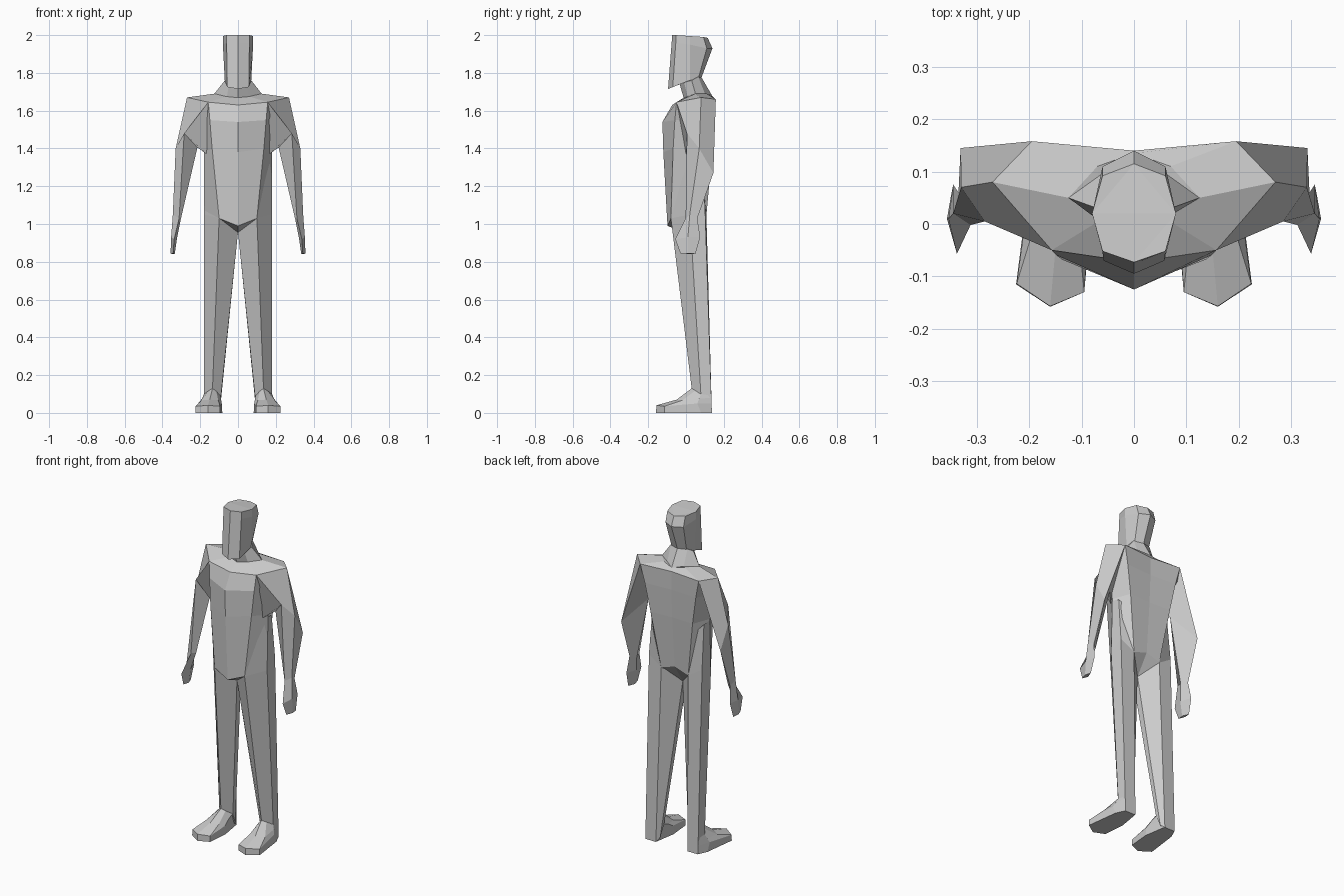
import bpy, bmesh


def loft(name, rings, mirror=False):
    """Skin a stack of equal-length rings, cap both ends, optionally mirror across x."""
    bm = bmesh.new()
    loops = [[bm.verts.new(p) for p in ring] for ring in rings]
    n = len(loops[0])
    for a, b in zip(loops, loops[1:]):
        for i in range(n):
            j = (i + 1) % n
            bm.faces.new((a[i], a[j], b[j], b[i]))
    caps = [bm.faces.new(loops[0][::-1]), bm.faces.new(loops[-1])]
    bmesh.ops.triangulate(bm, faces=caps)
    bmesh.ops.recalc_face_normals(bm, faces=bm.faces)
    mesh = bpy.data.meshes.new(name)
    bm.to_mesh(mesh)
    bm.free()
    obj = bpy.data.objects.new(name, mesh)
    bpy.context.collection.objects.link(obj)
    if mirror:
        mod = obj.modifiers.new("mirror", 'MIRROR')
        mod.use_mirror_merge = False
    return obj


def full(half):
    """Close a half ring (front centre to back centre) symmetrically."""
    return half + [(-x, y, z) for x, y, z in half[-2:0:-1]]


# Torso, from crotch up to the sloping shoulder deck
loft("torso", [full(r) for r in (
    [(0, -.01, .955), (.095, -.07, 1.025), (.165, .02, 1.03), (.08, .095, 1.035), (0, .03, .957)],
    [(0, -.098, .99), (.10, -.08, 1.03), (.178, .02, 1.05), (.09, .108, 1.045), (0, .108, 1.075)],
    [(0, -.12, 1.38), (.137, -.068, 1.40), (.18, .03, 1.38), (.14, .138, 1.38), (0, .132, 1.38)],
    [(0, -.125, 1.54), (.149, -.059, 1.55), (.215, .06, 1.55), (.17, .15, 1.55), (0, .14, 1.55)],
    [(0, -.073, 1.63), (.157, -.05, 1.645), (.27, .08, 1.67), (.195, .158, 1.66), (0, .14, 1.66)],
    [(0, -.01, 1.67), (.06, .01, 1.675), (.125, .05, 1.69), (.07, .11, 1.69), (0, .135, 1.68)],
)])

# Neck
loft("neck", [full(r) for r in (
    [(0, -.01, 1.66), (.06, .01, 1.67), (.125, .05, 1.69), (.055, .10, 1.69), (0, .138, 1.68)],
    [(0, -.035, 1.745), (.045, -.01, 1.75), (.07, .03, 1.76), (.055, .065, 1.78), (0, .08, 1.78)],
)])

# Head, with slanted jaw and a bevelled crown at the back
loft("head", [full(r) for r in (
    [(0, -.095, 1.715), (.058, -.07, 1.725), (.07, .02, 1.76), (.05, .065, 1.77), (0, .08, 1.77)],
    [(0, -.076, 1.96), (.06, -.054, 1.96), (.08, .02, 1.95), (.06, .11, 1.93), (0, .14, 1.93)],
    [(0, -.073, 2.0), (.06, -.052, 2.0), (.08, .02, 1.995), (.06, .092, 1.99), (0, .115, 1.985)],
)])

# Arms: front, outer, back and inner edges from chest corner to wrist
loft("arms", [
    [(.157, -.05, 1.645), (.27, .08, 1.67), (.195, .158, 1.66), (.165, .0, 1.37)],
    [(.285, .005, 1.48), (.33, .07, 1.40), (.331, .145, 1.27), (.215, .05, 1.405)],
    [(.312, -.002, 1.03), (.345, .02, 1.05), (.335, .06, 1.03), (.304, .035, 1.02)],
], mirror=True)

# Hands, flat mitten shapes
loft("hands", [
    [(.312, -.002, 1.03), (.345, .02, 1.05), (.335, .06, 1.03), (.304, .035, 1.02)],
    [(.338, -.057, .92), (.354, .01, .93), (.345, .075, .93), (.322, .01, .93)],
    [(.343, -.03, .845), (.357, .01, .845), (.350, .05, .842), (.335, .01, .842)],
], mirror=True)

# Legs, running from the flank down to the heel
loft("legs", [
    [(.12, -.05, 1.36), (.179, .03, 1.37), (.172, .075, 1.36), (.12, .115, 1.30), (.01, .06, 1.2), (.01, .0, 1.2)],
    [(.10, -.08, 1.03), (.18, .02, 1.05), (.177, .10, 1.10), (.09, .108, 1.045), (0, .03, .957), (0, -.01, .955)],
    [(.135, .03, .13), (.18, .085, .0), (.175, .137, 0), (.105, .137, 0), (.095, .11, .02), (.09, .08, .09)],
], mirror=True)

# Feet: sole, toe edge, instep and ankle
loft("feet", [
    [(.095, -.13, 0), (.16, -.158, 0), (.225, -.115, 0), (.20, .08, 0), (.175, .135, 0), (.105, .135, 0), (.083, .0, 0)],
    [(.095, -.13, .035), (.16, -.157, .04), (.224, -.114, .035), (.2, .06, .05), (.175, .135, .05), (.105, .135, .05), (.086, .0, .05)],
    [(.105, -.03, .068), (.15, -.05, .07), (.195, -.02, .066), (.19, .07, .075), (.174, .133, .08), (.106, .133, .08), (.09, .04, .075)],
    [(.115, .045, .115), (.135, .03, .13), (.155, .05, .118), (.18, .08, .10), (.172, .132, .10), (.108, .132, .10), (.092, .08, .09)],
], mirror=True)
